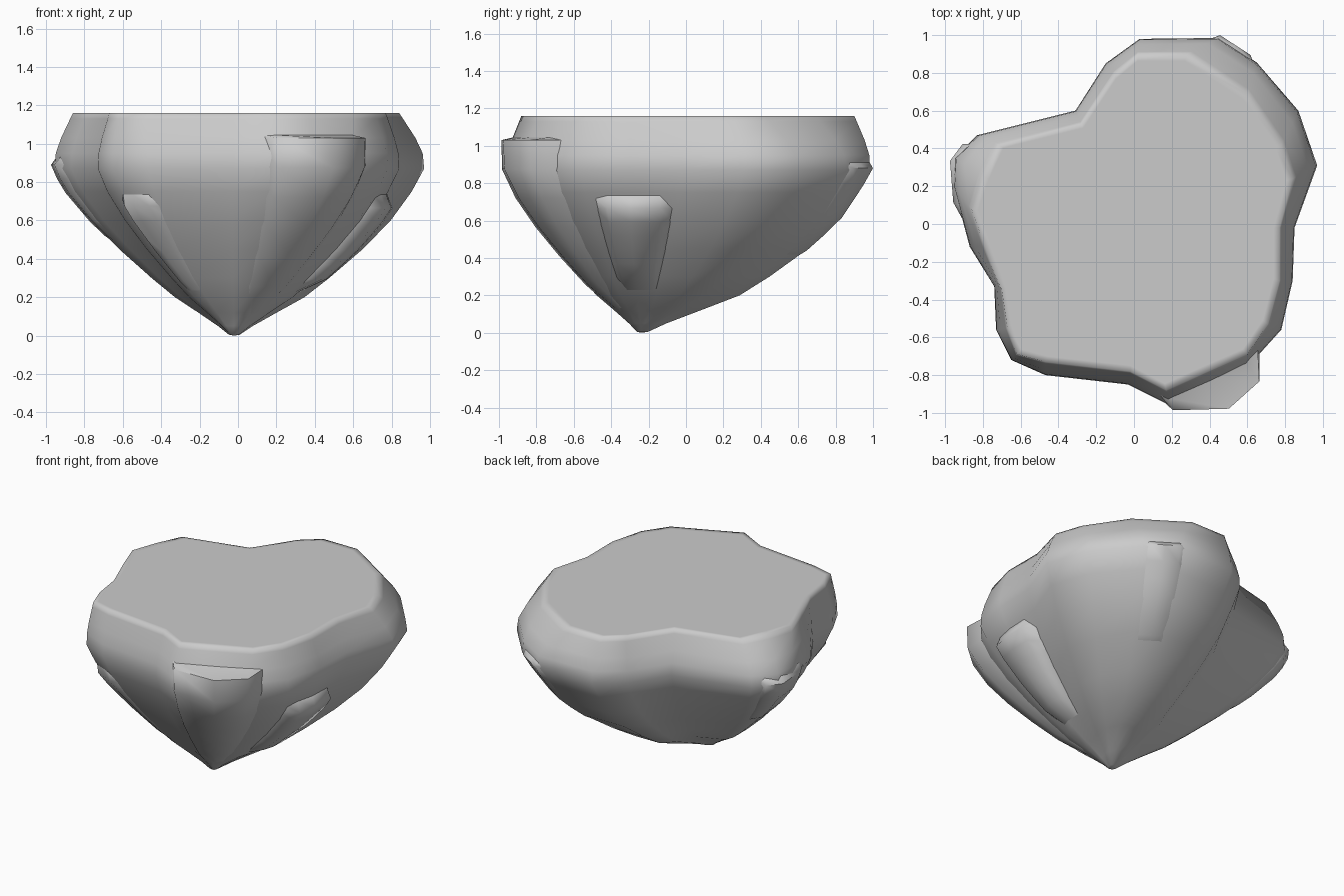
import bpy, bmesh
from mathutils import Vector

if "Cube" in bpy.data.objects:
    bpy.data.objects.remove(bpy.data.objects["Cube"])

TIP = Vector((-0.02, -0.24))
TOP = 1.16
# widest outline (around z = 0.9) and flat top outline, counter-clockwise
WIDE = [(.97, .31), (.87, .6), (.65, .855), (.45, .985), (.03, .98), (-.15, .85), (-.31, .6),
        (-.83, .47), (-.95, .35), (-.955, .2), (-.87, -.12), (-.74, -.33), (-.73, -.56),
        (-.65, -.72), (-.47, -.8), (-.03, -.85), (.19, -.96), (.4, -.87), (.59, -.77),
        (.78, -.56), (.84, -.3), (.85, -.02)]
RIM = [(.84, .24), (.78, .42), (.6, .69), (.28, .9), (.02, .9), (-.1, .8), (-.28, .53),
       (-.72, .42), (-.8, .25), (-.86, .08), (-.79, -.12), (-.7, -.35), (-.67, -.55),
       (-.62, -.69), (-.47, -.73), (-.02, -.78), (.17, -.88), (.37, -.79), (.6, -.69),
       (.71, -.53), (.77, -.3), (.77, -.02)]
N = len(WIDE)
# how full the belly is below each outline point (back is fullest)
FULL = {21: .25, 0: .4, 1: .7, 2: 1, 3: 1, 4: 1, 5: .8, 6: .5, 7: .2, 20: .25, 19: .15}
# height, lean scale, full scale, blend towards the rim
PROFILE = [(.005, .03, .03, 0), (.05, .09, .11, 0), (.12, .2, .26, 0), (.2, .33, .43, 0),
           (.3, .46, .56, 0), (.45, .64, .73, 0), (.6, .8, .86, 0), (.75, .93, .94, 0),
           (.87, 1, 1, 0), (.95, 1, 1, .06), (1.03, 1, 1, .35), (1.13, 1, 1, .85),
           (TOP, 1, 1, 1)]


def along(points, u):
    i = int(u // 1)
    return Vector(points[i % N]).lerp(Vector(points[(i + 1) % N]), u - i)


def surface(u, z, swell=0.0):
    """Point on the rock at outline position u and height z."""
    for p, q in zip(PROFILE, PROFILE[1:]):
        if z <= q[0]:
            break
    t = (z - p[0]) / (q[0] - p[0])
    lean, full, rim = (p[k] + (q[k] - p[k]) * t for k in (1, 2, 3))
    if swell > 0:
        rim = 0     # slabs stay upright instead of leaning in
    i = int(u // 1)
    a, b = FULL.get(i % N, 0), FULL.get((i + 1) % N, 0)
    w = a + (b - a) * (u - i)
    s = (lean + (full - lean) * w) * (1 + swell)
    pt = TIP + (along(WIDE, u).lerp(along(RIM, u), rim) - TIP) * s
    return (pt.x, pt.y, z)


def finish(name, bm, angle):
    bmesh.ops.recalc_face_normals(bm, faces=bm.faces)
    mesh = bpy.data.meshes.new(name)
    bm.to_mesh(mesh)
    bm.free()
    ob = bpy.data.objects.new(name, mesh)
    bpy.context.collection.objects.link(ob)
    bpy.ops.object.select_all(action='DESELECT')
    ob.select_set(True)
    bpy.context.view_layer.objects.active = ob
    bpy.ops.object.shade_smooth_by_angle(angle=angle)


def bridge(bm, rows, closed):
    for a, b in zip(rows, rows[1:]):
        n = len(a)
        for i in range(n if closed else n - 1):
            j = (i + 1) % n
            bm.faces.new((a[i], a[j], b[j], b[i]))


# Main rock: rings from the tip up to the flat top
bm = bmesh.new()
rings = [[bm.verts.new(surface(u, p[0])) for u in range(N)] for p in PROFILE]
# soft rim around the flat top
rings.append([bm.verts.new((v.co.x * .96, v.co.y * .96, TOP)) for v in rings[-1]])
bridge(bm, rings, True)
bm.faces.new(rings[-1])
tip = bm.verts.new((TIP.x, TIP.y, 0))
for i in range(N):
    bm.faces.new((tip, rings[0][(i + 1) % N], rings[0][i]))
finish("rock_body", bm, 1.4)


def slab(name, cols, swells, z0, z1, drop, low=.6):
    """Raised slab: tapered sides, sloping ledge on top, fading out below.
    low is the share of the swell left near the bottom."""
    bm = bmesh.new()
    top = z1 - drop
    heights = [(z1 + .01, None), (z1, 0), (top, 1)]
    heights += [(top + (z0 - top) * k / 6, 1 + (low - 1) * k / 5) for k in range(1, 6)]
    heights.append((z0, None))
    sw = [-.03] + list(swells) + [-.03]
    rows = []
    for z, f in heights:
        rows.append([bm.verts.new(surface(u, z, -.03 if f is None or s < 0 else s * f))
                     for u, s in zip(cols, sw)])
    bridge(bm, rows, False)
    # closed behind, inside the rock
    core = bm.verts.new((TIP.x, TIP.y, (z0 + z1) / 2 + .1))
    for e in [e for e in bm.edges if e.is_boundary]:
        bm.faces.new((e.verts[0], e.verts[1], core))
    finish(name, bm, 1.0)


# Slabs of stone on the sides
slab("front_slab", (15.7, 16.03, 17.1, 18, 18.5), (.04, .19, .12), .1, 1.045, .015, .7)
slab("right_slab", (19.1, 19.5, 20, 20.6, 21), (.1, .1, .1), .22, .735, .07, 1.7)
slab("front_left_slab", (12.6, 13, 13.3, 13.8, 14.1), (.05, .05, .05), .2, .735, .06)
slab("left_slab", (7.2, 7.5, 8.2, 9.3, 9.8), (.02, .025, .03), .45, .93, .04)
slab("back_slab", (1.9, 2.2, 2.6, 3, 3.3), (.012, .012, .012), .35, .91, .03)
